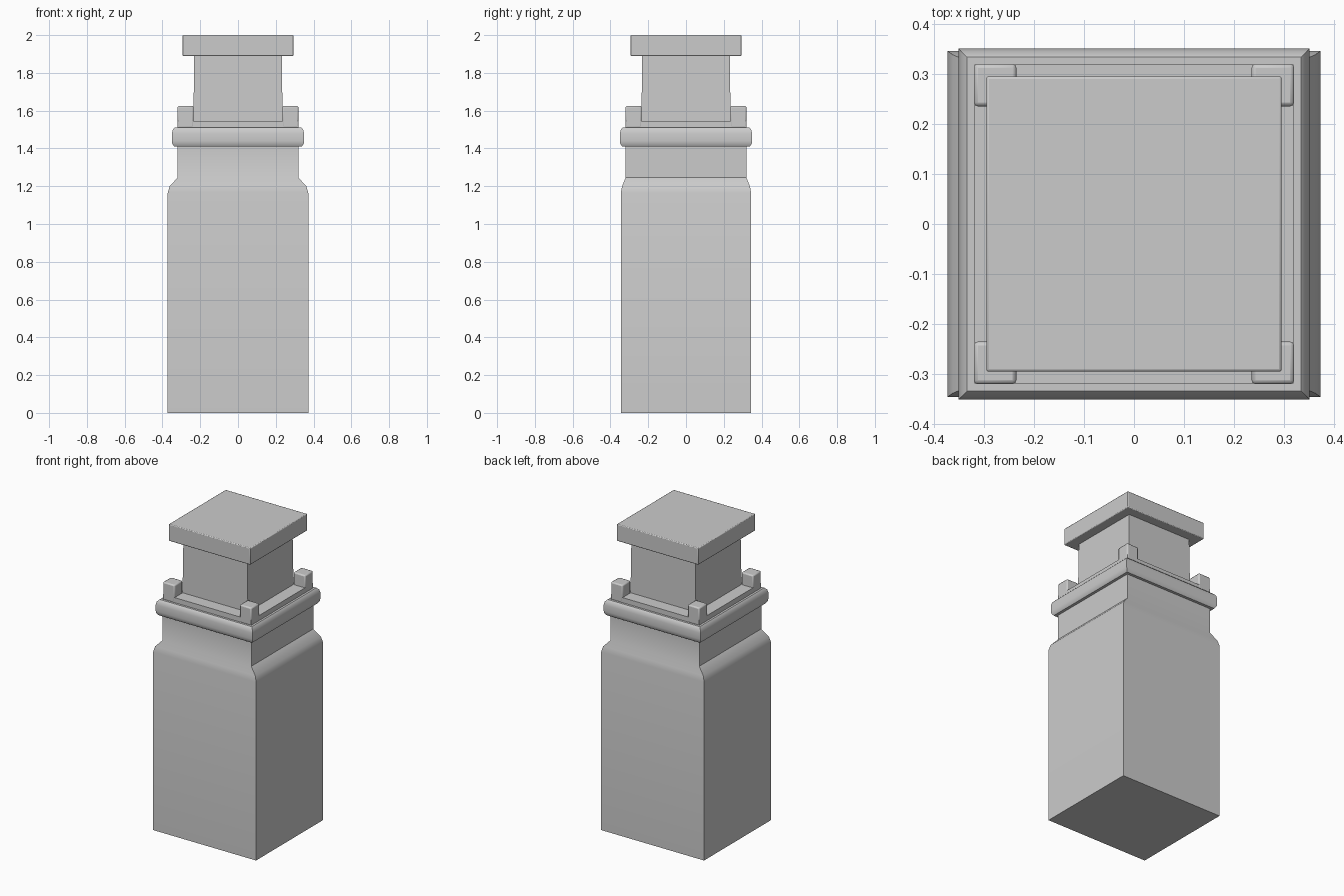
import bpy, bmesh

if "Cube" in bpy.data.objects:
    bpy.data.objects.remove(bpy.data.objects["Cube"])


def loft(name, sections, bevel=0.0, segments=2, centre=(0, 0)):
    """Stack of rectangles (half x, half y, z) skinned into a closed solid."""
    bm = bmesh.new()
    rings = []
    for hx, hy, z in sections:
        rings.append([bm.verts.new((centre[0] + sx * hx, centre[1] + sy * hy, z))
                      for sx, sy in ((-1, -1), (1, -1), (1, 1), (-1, 1))])
    bm.faces.new(rings[0][::-1])
    bm.faces.new(rings[-1])
    for a, b in zip(rings, rings[1:]):
        for i in range(4):
            j = (i + 1) % 4
            bm.faces.new((a[i], a[j], b[j], b[i]))
    mesh = bpy.data.meshes.new(name)
    bm.to_mesh(mesh)
    bm.free()
    obj = bpy.data.objects.new(name, mesh)
    bpy.context.collection.objects.link(obj)
    if bevel:
        mod = obj.modifiers.new("Bevel", "BEVEL")
        mod.width = bevel
        mod.segments = segments
        mod.limit_method = 'ANGLE'
        mod.angle_limit = 1.0
    bpy.ops.object.select_all(action='DESELECT')
    obj.select_set(True)
    bpy.context.view_layer.objects.active = obj
    bpy.ops.object.shade_smooth_by_angle(angle=0.7)
    return obj


# Tall body, slightly wider in x, with a sloped shoulder
loft("body", [(0.372, 0.345, 0), (0.372, 0.345, 1.165), (0.362, 0.338, 1.2),
              (0.32, 0.32, 1.245), (0.32, 0.32, 1.42)])

# Projecting collar with a rounded profile
loft("collar", [(0.338, 0.338, 1.41), (0.348, 0.348, 1.425), (0.35, 0.35, 1.44),
                (0.35, 0.35, 1.48), (0.345, 0.345, 1.5), (0.333, 0.333, 1.512)])

# Parapet base and its four corner posts
loft("parapet_base", [(0.319, 0.319, 1.505), (0.319, 0.319, 1.545)])
for sx in (-1, 1):
    for sy in (-1, 1):
        loft("corner_post", [(0.0425, 0.0425, 1.51), (0.0425, 0.0425, 1.625)],
             0.008, 2, (sx * 0.2775, sy * 0.2775))

# Neck and flat cap
loft("neck", [(0.236, 0.236, 1.54), (0.232, 0.232, 1.9)])
loft("cap", [(0.295, 0.295, 1.89), (0.295, 0.295, 2.0)], 0.005, 2)
